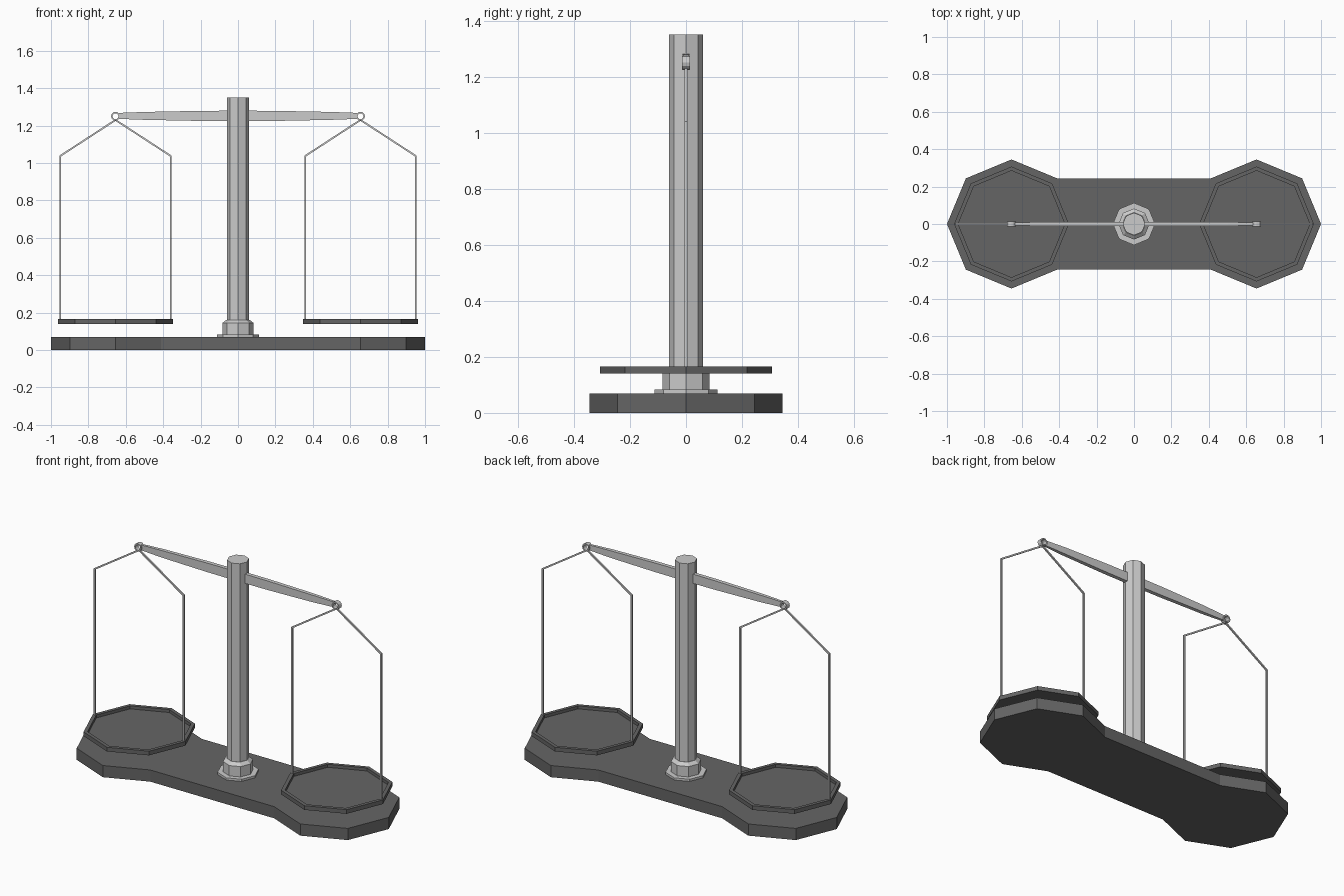
import bpy, bmesh, math
from mathutils import Vector

if "Cube" in bpy.data.objects:
    bpy.data.objects.remove(bpy.data.objects["Cube"])


def material(name, rgb):
    m = bpy.data.materials.new(name)
    m.diffuse_color = (*rgb, 1)
    m.use_nodes = True
    m.node_tree.nodes["Principled BSDF"].inputs["Base Color"].default_value = m.diffuse_color
    return m


dark = material("dark grey", (0.13, 0.13, 0.13))
metal = material("light grey metal", (0.6, 0.6, 0.6))


def finish(name, bm, mat):
    bmesh.ops.recalc_face_normals(bm, faces=bm.faces)
    me = bpy.data.meshes.new(name)
    bm.to_mesh(me)
    bm.free()
    me.materials.append(mat)
    ob = bpy.data.objects.new(name, me)
    bpy.context.collection.objects.link(ob)
    return ob


def loft(name, rings, mat, closed=False):
    """Skin a list of vertex rings; cap the ends or join last to first."""
    bm = bmesh.new()
    vs = [[bm.verts.new(p) for p in r] for r in rings]
    n = len(vs[0])
    pairs = list(zip(vs, vs[1:])) + ([(vs[-1], vs[0])] if closed else [])
    for a, b in pairs:
        for i in range(n):
            j = (i + 1) % n
            bm.faces.new((a[i], a[j], b[j], b[i]))
    if not closed:
        bm.faces.new(vs[0])
        bm.faces.new(vs[-1])
    return finish(name, bm, mat)


def octagon(cx, r, z):
    return [(cx + r * math.cos(i * math.pi / 4), r * math.sin(i * math.pi / 4), z)
            for i in range(8)]


def turned(name, cx, profile, mat):
    return loft(name, [octagon(cx, r, z) for r, z in profile], mat)


def wire(name, points, half):
    """Square wire along a path in the xz plane, mitred at the bends."""
    pts = [Vector(p) for p in points]
    rings = []
    for i, p in enumerate(pts):
        d0 = (p - pts[i - 1]).normalized() if i else None
        d1 = (pts[i + 1] - p).normalized() if i < len(pts) - 1 else None
        d0, d1 = d0 or d1, d1 or d0
        t = (d0 + d1).normalized()
        s = Vector((-t.y, t.x)) * half / t.dot(d0)
        rings.append([(p.x + a * s.x, b * half, p.y + a * s.y)
                      for a, b in ((-1, -1), (1, -1), (1, 1), (-1, 1))])
    return loft(name, rings, metal)


# Base: two octagon ends joined by a straight plank
C, R = 0.655, 0.345
end = [(C + R * math.cos(math.radians(a)), R * math.sin(math.radians(a)))
       for a in range(-135, 136, 45)]
outline = end + [(-x, -y) for x, y in end]
loft("base", [[(x, y, z) for x, y in outline] for z in (0, 0.07)], dark)

# Post with stepped foot
turned("post_flange", 0, [(0.113, 0.07), (0.113, 0.083)], metal)
turned("post_collar", 0, [(0.083, 0.083), (0.083, 0.145), (0.062, 0.162)], metal)
turned("post", 0, [(0.06, 0.07), (0.06, 1.35)], metal)

# Tapered balance beam
BZ = 1.252
half = [(0.0, 0.012, 0.028), (0.2, 0.012, 0.027), (0.5, 0.011, 0.021), (0.637, 0.007, 0.016)]
sections = [(-x, y, z) for x, y, z in half[:0:-1]] + half
loft("beam", [[(x, a * y, BZ + b * z) for a, b in ((-1, -1), (1, -1), (1, 1), (-1, 1))]
              for x, y, z in sections], metal)

for side, s in (("left", -1), ("right", 1)):
    cx = s * C
    # Eyelet at the beam end
    loft(side + "_eyelet",
         [[(cx + r * math.cos(i * math.pi / 6), y, BZ - 0.002 + r * math.sin(i * math.pi / 6))
           for i in range(12)]
          for r, y in ((0.024, -0.014), (0.024, 0.014), (0.016, 0.014), (0.016, -0.014))],
         metal, closed=True)
    # Hanger wires
    wire(side + "_hanger", [(cx - 0.295, 0.155), (cx - 0.295, 1.038), (cx, 1.23),
                            (cx + 0.295, 1.038), (cx + 0.295, 0.155)], 0.0045)
    # Octagonal pan with raised rim
    turned(side + "_pan", cx, [(0.307, 0.14), (0.307, 0.165), (0.285, 0.165), (0.285, 0.147)], dark)
